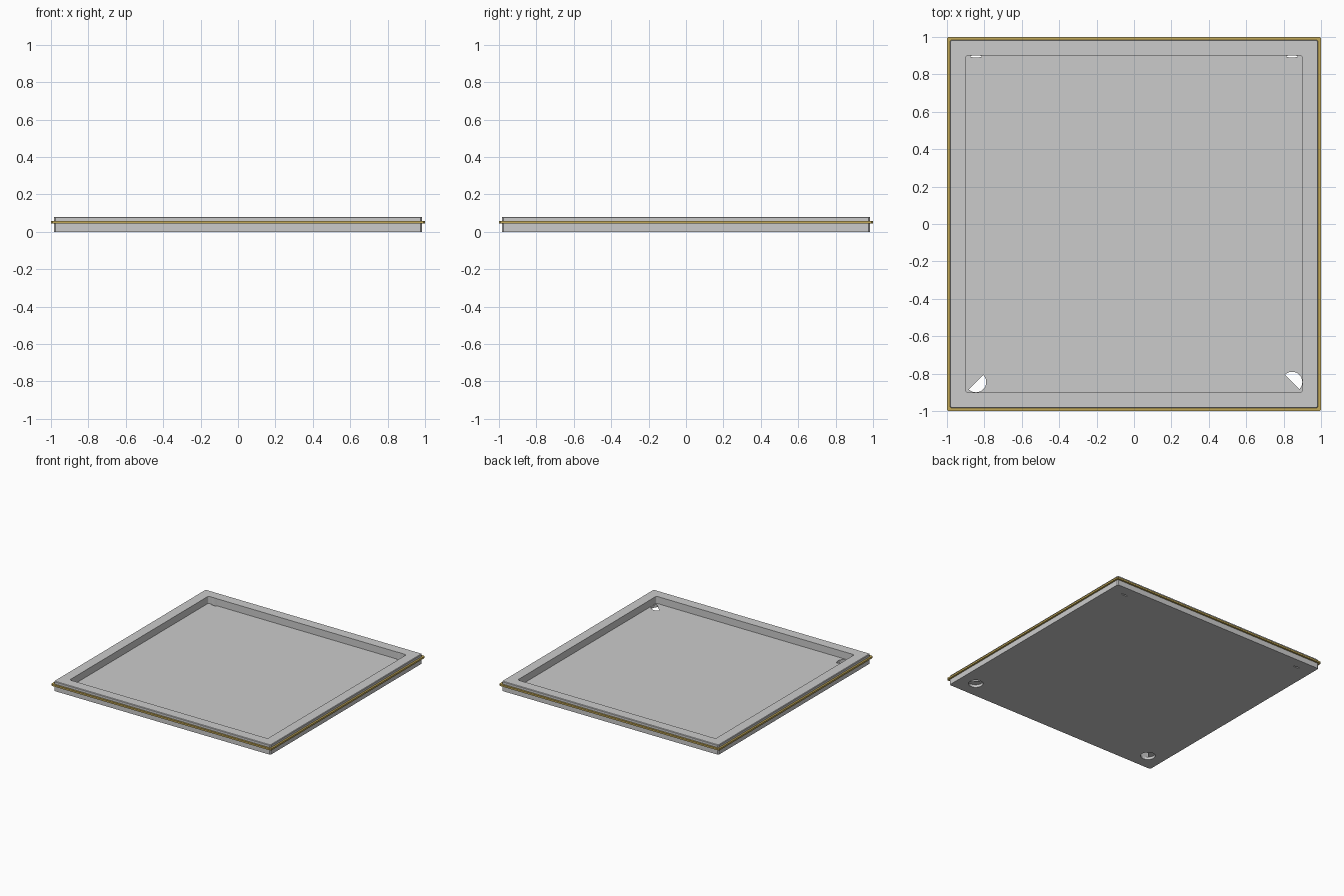
import bpy, bmesh, math
from mathutils import Matrix

if "Cube" in bpy.data.objects:
    bpy.data.objects.remove(bpy.data.objects["Cube"])

TOP, FLOOR = 0.08, 0.022
HOLE, R = 0.845, 0.055


def make_object(name, bm):
    bmesh.ops.recalc_face_normals(bm, faces=bm.faces[:])
    mesh = bpy.data.meshes.new(name)
    bm.to_mesh(mesh)
    bm.free()
    ob = bpy.data.objects.new(name, mesh)
    bpy.context.collection.objects.link(ob)
    return ob


def slab(name, half, z0, z1, corner=0.0, rim=0.0, segs=1):
    """Square slab with softened upright corners and optional top chamfer."""
    bm = bmesh.new()
    bmesh.ops.create_cube(bm, size=1, matrix=Matrix.Translation((0, 0, (z0 + z1) / 2))
                          @ Matrix.Diagonal((2 * half, 2 * half, z1 - z0, 1)))
    if corner:
        edges = [e for e in bm.edges if abs(e.verts[0].co.z - e.verts[1].co.z) > 1e-4]
        bmesh.ops.bevel(bm, geom=edges, offset=corner, segments=segs, profile=0.5, affect='EDGES')
    if rim:
        edges = [e for e in bm.edges if all(v.co.z > z1 - 1e-4 for v in e.verts)]
        bmesh.ops.bevel(bm, geom=edges, offset=rim, segments=1, profile=0.5, affect='EDGES')
    return make_object(name, bm)


def peg(name, x, y, rx, ry):
    bm = bmesh.new()
    bmesh.ops.create_cone(bm, cap_ends=True, segments=24, radius1=1, radius2=1, depth=0.2,
                          matrix=Matrix.Translation((x, y, 0)) @ Matrix.Diagonal((rx, ry, 1, 1)))
    return make_object(name, bm)


def cut(target, cutter):
    cutter.hide_render = True
    mod = target.modifiers.new("cut", 'BOOLEAN')
    mod.operation, mod.solver, mod.object = 'DIFFERENCE', 'EXACT', cutter
    bpy.context.view_layer.objects.active = target
    bpy.ops.object.modifier_apply(modifier=mod.name)
    bpy.data.objects.remove(cutter)


# Tray body with recess
tray = slab("tray_body", 0.985, 0, TOP, corner=0.008, rim=0.004)
cut(tray, slab("recess_cutter", 0.9, FLOOR, 0.2, corner=0.012, segs=3))

# Round front holes and narrow back slots
for s in (-1, 1):
    cut(tray, peg("hole_cutter", s * HOLE, -HOLE, R, R))
    cut(tray, peg("slot_cutter", s * HOLE, 0.896, 0.03, 0.006))

# Half-disc webs covering part of each front hole
for side, s, start in (("left", -1, 45), ("right", 1, 135)):
    bm = bmesh.new()
    angles = [math.radians(start + 15 * i) for i in range(13)]
    bm.faces.new([bm.verts.new((s * HOLE + R * math.cos(a), -HOLE + R * math.sin(a), FLOOR))
                  for a in angles])
    make_object(side + "_hole_web", bm)

# Gold band around the edge
band = slab("edge_band", 1.0, 0.044, 0.058, corner=0.008)
cut(band, slab("band_cutter", 0.975, 0, 0.1))
gold = bpy.data.materials.new("gold")
gold.diffuse_color = (0.55, 0.40, 0.10, 1)
gold.use_nodes = True
gold.node_tree.nodes["Principled BSDF"].inputs["Base Color"].default_value = gold.diffuse_color
band.data.materials.clear()
band.data.materials.append(gold)
for p in band.data.polygons:
    p.material_index = 0
